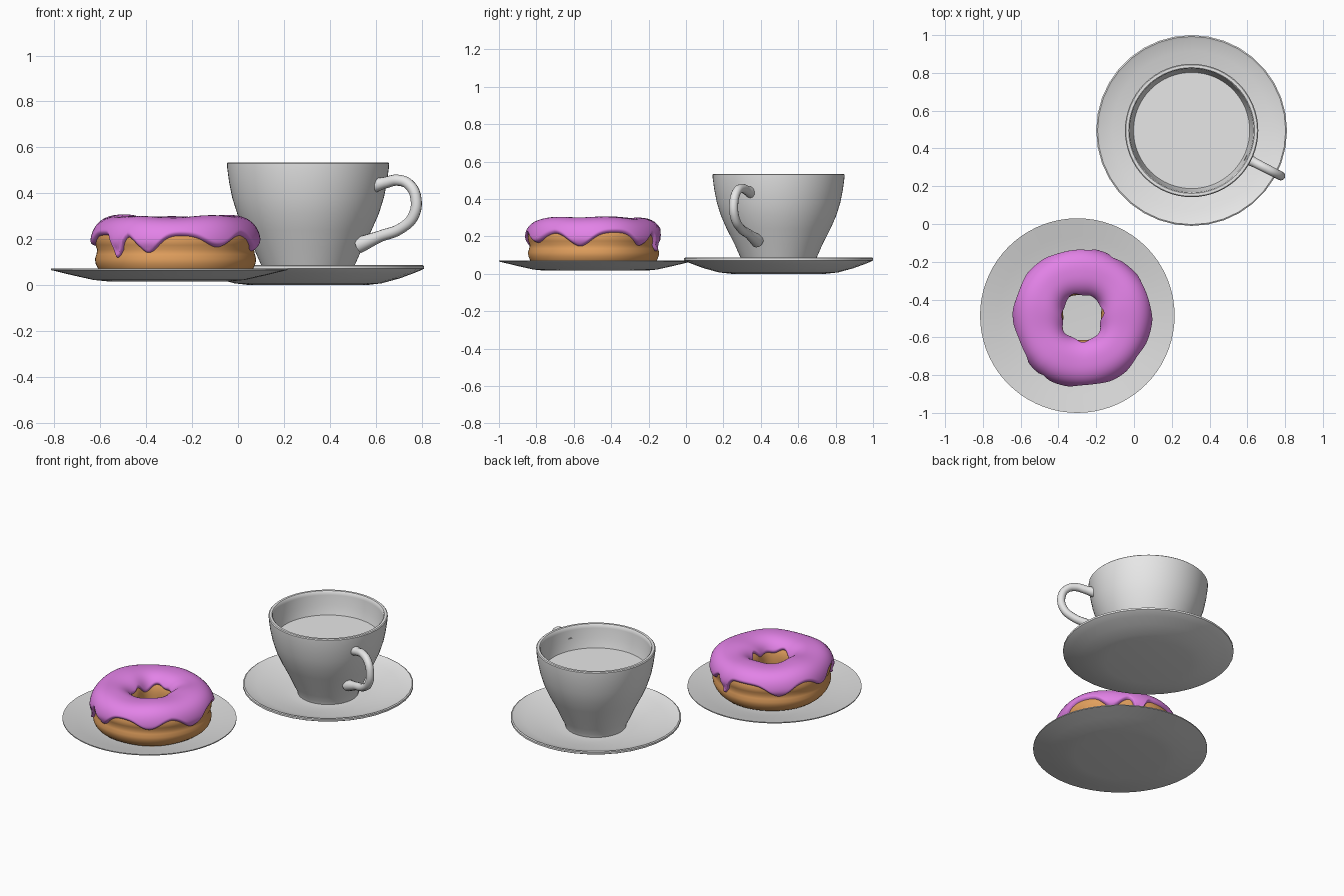
import bpy, math
from math import sin, cos, pi, radians, exp
from mathutils import Vector

if "Cube" in bpy.data.objects:
    bpy.data.objects.remove(bpy.data.objects["Cube"])


def material(name, rgb):
    m = bpy.data.materials.new(name)
    m.diffuse_color = (*rgb, 1)
    m.use_nodes = True
    m.node_tree.nodes["Principled BSDF"].inputs["Base Color"].default_value = m.diffuse_color
    return m


WHITE = material("white china", (0.8, 0.8, 0.8))
PLATE = material("plate grey", (0.7, 0.7, 0.7))
DOUGH = material("golden dough", (0.76, 0.35, 0.11))
ICING = material("pink icing", (0.82, 0.24, 0.86))


def finish(obj, mat, angle=40):
    obj.data.materials.append(mat)
    bpy.ops.object.select_all(action='DESELECT')
    obj.select_set(True)
    bpy.context.view_layer.objects.active = obj
    bpy.ops.object.shade_smooth_by_angle(angle=radians(angle))
    return obj


def make(name, verts, faces, mat, loc, angle=40):
    me = bpy.data.meshes.new(name)
    me.from_pydata(verts, [], faces)
    me.update()
    obj = bpy.data.objects.new(name, me)
    bpy.context.collection.objects.link(obj)
    obj.location = loc
    return finish(obj, mat, angle)


def grid_faces(rows, cols, close_cols):
    """Quads for rows of vertices wrapped around; rows always wrap."""
    return [(i * cols + j, (i + 1) % rows * cols + j,
             (i + 1) % rows * cols + (j + 1) % cols, i * cols + (j + 1) % cols)
            for i in range(rows) for j in range(cols if close_cols else cols - 1)]


def lathe(name, profile, mat, loc, seg=64, angle=40):
    """Revolve (r, z) points; ends on the axis become triangle fans."""
    verts, rings = [], []
    for r, z in profile:
        if r == 0:
            rings.append([len(verts)] * seg)
            verts.append((0, 0, z))
        else:
            rings.append([len(verts) + k for k in range(seg)])
            verts += [(r * cos(2 * pi * k / seg), r * sin(2 * pi * k / seg), z)
                      for k in range(seg)]
    faces = []
    for a, b in zip(rings, rings[1:]):
        for k in range(seg):
            n = (k + 1) % seg
            f = list(dict.fromkeys((a[k], a[n], b[n], b[k])))
            faces.append(f)
    return make(name, verts, faces, mat, loc, angle)


CUP = Vector((0.305, 0.495, 0))
PLT = Vector((-0.30, -0.485, 0))
RING = Vector((-0.275, -0.495, 0))

# Saucer and plate
lathe("saucer", [(0, 0), (.25, 0), (.32, .008), (.40, .03), (.46, .052), (.495, .066),
                 (.505, .072), (.505, .084), (.498, .088), (.485, .082), (.42, .066),
                 (.34, .049), (.26, .035), (.20, .03), (0, .03)], WHITE, CUP, 36)
lathe("plate", [(0, .017), (.27, .017), (.33, .023), (.42, .043), (.515, .066),
                (.515, .072), (.42, .053), (.34, .037), (.28, .03), (0, .03)],
      PLATE, PLT, 72)

# Cup with a wall, and the drink surface inside
outer = [(.18, .03), (.185, .05), (.205, .09), (.236, .16), (.277, .24), (.308, .31),
         (.33, .38), (.344, .45), (.352, .51), (.353, .53)]
inner = [(.328, .53), (.326, .51), (.320, .45), (.306, .38), (.284, .31), (.253, .24),
         (.21, .16), (.17, .09), (0, .07)]
lathe("cup", [(0, .03)] + outer + [(.348, .535), (.333, .535)] + inner, WHITE, CUP, 64)
lathe("drink", [(0, .385), (.309, .385), (.309, .388), (0, .388)], WHITE, CUP, 64)

# Cup handle: swept tube in a vertical plane
cu = bpy.data.curves.new("cup_handle", 'CURVE')
cu.dimensions = '3D'
cu.bevel_depth = 0.024
cu.bevel_resolution = 4
cu.use_fill_caps = True
path = [(.325, .435, 1.3), (.375, .446, 1.05), (.44, .457, 1), (.495, .437, 1),
        (.527, .38, 1), (.514, .30, 1), (.455, .248, 1), (.35, .212, 1.05),
        (.25, .175, 1.5)]
sp = cu.splines.new('BEZIER')
sp.bezier_points.add(len(path) - 1)
d = Vector((cos(radians(-27)), sin(radians(-27)), 0))
for p, (s, z, w) in zip(sp.bezier_points, path):
    p.co = CUP + d * s + Vector((0, 0, z))
    p.radius = w
    p.handle_left_type = p.handle_right_type = 'AUTO'
handle = bpy.data.objects.new("cup_handle", cu)
bpy.context.collection.objects.link(handle)
bpy.ops.object.select_all(action='DESELECT')
handle.select_set(True)
bpy.context.view_layer.objects.active = handle
bpy.ops.object.convert(target='MESH')
finish(bpy.context.object, WHITE, 60)


def ring_point(th, ph, off=0.0):
    """Point on the doughnut surface, pushed outward by off."""
    c, s = cos(ph), sin(ph)
    rho = (abs(c) ** 2.6 + abs(s) ** 2.6) ** (-1 / 2.6)
    out = 0.355 + 0.004 * sin(3 * th + 1) + 0.003 * sin(5 * th)
    hole = 0.118 - 0.009 * cos(4 * th) - 0.01 * cos(2 * th)
    top = 0.128 + 0.004 * sin(2 * th + 2) * (s > 0) + 0.003 * sin(5 * th) * (s > 0)
    z = 0.155 + (top * rho + off) * s
    r = (out + hole) / 2 + ((out - hole) / 2 * rho + off) * c
    if c > 0:  # pale waist crease round the outside
        r -= 0.015 * exp(-((z - 0.15) / 0.025) ** 2)
    return (r * cos(th), r * sin(th), z)


# Doughnut body
N, M = 96, 40
make("doughnut", [ring_point(2 * pi * i / N, 2 * pi * j / M)
                  for i in range(N) for j in range(M)],
     grid_faces(N, M, True), DOUGH, RING, 80)

# Icing with drips: (angle in degrees, lowest height, width in degrees)
drips = [(46, .15, 11), (73, .12, 6), (132, .15, 13), (180, .17, 11), (226, .12, 6),
         (251, .14, 10), (302, .165, 13), (348, .147, 13)]


def edge_height(th):
    z = 0.215
    for a, low, w in drips:
        x = (math.degrees(th) - a + 180) % 360 - 180
        z = min(z, 0.215 - (0.215 - low) * exp(-(x / w) ** 2))
    return z


N, M = 180, 36
verts = []
for i in range(N):
    th = 2 * pi * i / N
    p0 = math.asin((edge_height(th) - 0.155) / 0.128)
    p1 = pi - 0.5 - 0.12 * sin(4 * th + 1) - 0.08 * sin(7 * th)
    for j in range(M + 1):
        t = 0.5 - 0.5 * cos(pi * j / M)       # denser rows near both edges
        ph = p0 + (p1 - p0) * t
        e = min(t, 1 - t) / 0.045             # rounded lip, tucked into the dough
        lip = math.sqrt(max(0, 1 - (1 - min(e, 1)) ** 2))
        verts.append(ring_point(th, ph, -0.006 + 0.024 * lip))
make("icing", verts, grid_faces(N, M + 1, False), ICING, RING, 80)
